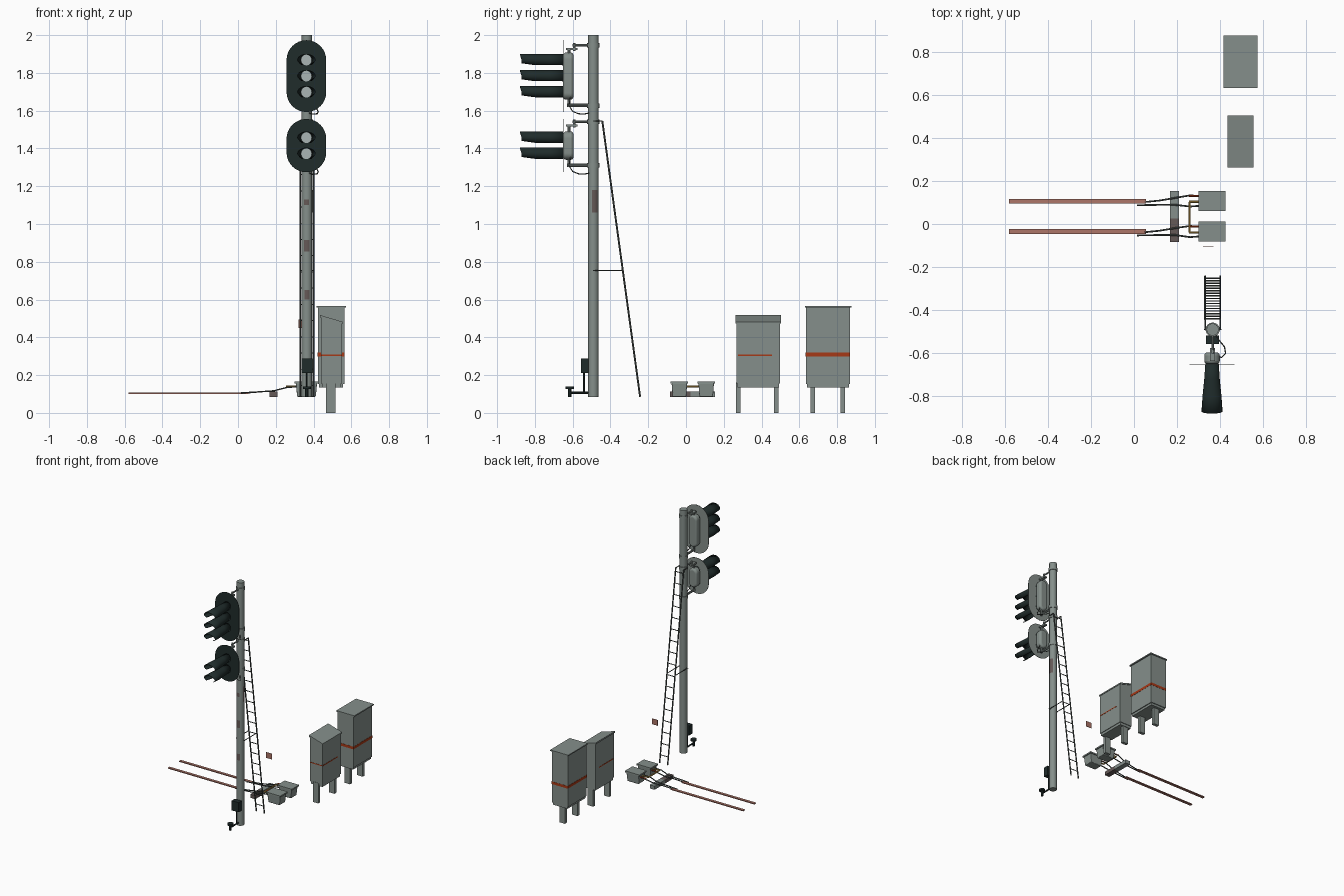
import bpy, bmesh, math
from mathutils import Vector

if "Cube" in bpy.data.objects:
    bpy.data.objects.remove(bpy.data.objects["Cube"])


def mat(name, c):
    m = bpy.data.materials.new(name)
    m.diffuse_color = (*c, 1)
    m.use_nodes = True
    m.node_tree.nodes["Principled BSDF"].inputs["Base Color"].default_value = m.diffuse_color
    return m


GREY = mat("painted_grey", (0.235, 0.275, 0.257))
DARK = mat("signal_black_green", (0.014, 0.025, 0.024))
LENS = mat("pale_lens", (0.40, 0.46, 0.46))
STEEL = mat("dark_steel", (0.075, 0.09, 0.083))
RUST = mat("faded_rust", (0.13, 0.10, 0.095))
RAIL = mat("red_brown_rail", (0.42, 0.18, 0.14))
ORANGE = mat("orange_stripe", (0.38, 0.04, 0.008))
YELLOW = mat("ochre_pipe", (0.48, 0.29, 0.06))


def finish(name, bm, mats, smooth=False, bevel=0):
    bmesh.ops.recalc_face_normals(bm, faces=bm.faces)
    me = bpy.data.meshes.new(name)
    bm.to_mesh(me)
    bm.free()
    for m in mats if isinstance(mats, list) else [mats]:
        me.materials.append(m)
    ob = bpy.data.objects.new(name, me)
    bpy.context.collection.objects.link(ob)
    if bevel:
        b = ob.modifiers.new("bevel", "BEVEL")
        b.width, b.segments = bevel, 3
    if smooth:
        bpy.context.view_layer.objects.active = ob
        ob.select_set(True)
        bpy.ops.object.shade_smooth_by_angle(angle=math.radians(40))
        ob.select_set(False)
    return ob


def prism(name, pts, offset, mats, **kw):
    """Extrude a closed 3D outline along an offset."""
    bm = bmesh.new()
    f = bm.faces.new([bm.verts.new(p) for p in pts])
    r = bmesh.ops.extrude_face_region(bm, geom=[f])
    bmesh.ops.translate(bm, vec=offset, verts=[v for v in r["geom"] if isinstance(v, bmesh.types.BMVert)])
    return finish(name, bm, mats, **kw)


def box(name, x0, x1, y0, y1, z0, z1, m, **kw):
    return prism(name, [(x0, y0, z0), (x1, y0, z0), (x1, y1, z0), (x0, y1, z0)], (0, 0, z1 - z0), m, **kw)


def tube(name, pts, r, m, sides=8):
    """Sweep a round section along a path."""
    bm = bmesh.new()
    pts = [Vector(p) for p in pts]
    rings = []
    for i, p in enumerate(pts):
        d = (pts[min(i + 1, len(pts) - 1)] - pts[max(i - 1, 0)]).normalized()
        u = d.cross(Vector((0, 0, 1)) if abs(d.z) < 0.8 else Vector((1, 0, 0))).normalized()
        w = d.cross(u)
        rings.append([bm.verts.new(p + r * (u * math.cos(a) + w * math.sin(a)))
                      for a in (math.tau * k / sides for k in range(sides))])
    for a, b in zip(rings, rings[1:]):
        for k in range(sides):
            j = (k + 1) % sides
            bm.faces.new((a[k], a[j], b[j], b[k]))
    bm.faces.new(rings[0])
    bm.faces.new(rings[-1])
    return finish(name, bm, m, smooth=True)


PX, PY, PR = 0.365, -0.49, 0.028

# Pole with faded rust patches
tube("pole", [(PX, PY, 0.085), (PX, PY, 2.0)], PR, GREY, 24)


def patch(z0, z1, a0, a1):
    bm = bmesh.new()
    cols = []
    for k in range(7):
        a = math.radians(a0 + (a1 - a0) * k / 6)
        cols.append([bm.verts.new((PX + 0.0292 * math.cos(a), PY + 0.0292 * math.sin(a), z)) for z in (z0, z1)])
    for p, q in zip(cols, cols[1:]):
        bm.faces.new((p[0], q[0], q[1], p[1]))
    finish("rust_patch", bm, RUST)


for p in [(1.06, 1.18, -15, 50), (1.10, 1.13, -125, -70), (0.855, 0.915, -120, -65), (0.60, 0.65, -115, -65)]:
    patch(*p)


# Signal heads
def stadium(y, cz, half, r, n=16):
    pts = []
    for s in (1, -1):
        for k in range(n + 1):
            a = math.pi * k / n
            pts.append((PX - 0.003 + s * r * math.cos(a), y, cz + s * (half + r * math.sin(a))))
    return pts


def hood(z):
    bm = bmesh.new()
    rings = []
    cx = PX - 0.003
    for y, rx, lift in [(-0.648, 0.031, 0), (-0.72, 0.036, 0), (-0.80, 0.044, 0), (-0.87, 0.049, 0.012)]:
        ring = []
        for k in range(17):
            a = math.radians(-55 + 290 * k / 16)
            s = math.sin(a)
            ring.append(bm.verts.new((cx + rx * math.cos(a), y - lift * 0.8 * max(s, 0),
                                      z + 0.033 * s + (lift if s < 0 else 0) * -s)))
        rings.append(ring)
    for p, q in zip(rings, rings[1:]):
        for k in range(16):
            bm.faces.new((p[k], p[k + 1], q[k + 1], q[k]))
    ob = finish("lens_hood", bm, DARK, smooth=True)
    s = ob.modifiers.new("thickness", "SOLIDIFY")
    s.thickness = 0.003
    prism("lens", [(cx + 0.029 * math.cos(math.tau * k / 12), -0.656, z + 0.029 * math.sin(math.tau * k / 12))
                   for k in range(12)], (0, 0.004, 0), LENS)


def head(cz, board, case, lenses, top_z, low_z):
    prism("backboard_front", stadium(-0.652, cz, board, 0.105), (0, 0.001, 0), DARK)
    prism("backboard_rear", stadium(-0.651, cz, board, 0.105), (0, 0.0015, 0), GREY)
    prism("signal_case", stadium(-0.649, cz, case, 0.036), (0, 0.053, 0), GREY, smooth=True, bevel=0.014)
    for z in lenses:
        hood(z)
    top, low = cz + case + 0.036, cz - case - 0.036
    # Mounting brackets and pole clamps
    tube("upper_hinge", [(PX, -0.62, top - 0.02), (PX, -0.62, top_z - 0.018)], 0.008, GREY)
    box("upper_arm_foot", PX - 0.012, PX + 0.012, -0.635, -0.575, top_z - 0.026, top_z - 0.014, GREY)
    tube("upper_arm_riser", [(PX, -0.592, top_z - 0.03), (PX, -0.592, top_z + 0.01)], 0.007, GREY)
    tube("upper_arm", [(PX, -0.60, top_z), (PX, -0.50, top_z)], 0.006, GREY)
    tube("lower_hinge", [(PX, -0.62, low + 0.02), (PX, -0.62, low_z - 0.008)], 0.008, GREY)
    for dz in (-0.006, 0.012):
        tube("lower_arm", [(PX, -0.63, low_z + dz * 0.5), (PX, -0.50, low_z + dz * 0.5)], 0.005, GREY)
    for z in (top_z, low_z):
        tube("pole_clamp", [(PX, PY, z - 0.012), (PX, PY, z + 0.012)], 0.033, GREY, 16)
    # Feed cable
    tube("feed_cable", [(PX + 0.02, -0.61, low + 0.02), (PX + 0.04, -0.62, low - 0.03), (PX + 0.06, -0.60, low - 0.062),
                        (PX + 0.055, -0.57, low - 0.074), (PX + 0.03, -0.54, low - 0.076), (PX + 0.01, -0.51, low - 0.07)],
         0.003, STEEL)


head(1.783, 0.085, 0.089, (1.868, 1.783, 1.698), 1.947, 1.627)
head(1.415, 0.036, 0.039, (1.457, 1.372), 1.542, 1.31)

# Ladder and its ties
T, B = Vector((0, -0.443, 1.545)), Vector((0, -0.243, 0.085))
for x in (0.33, 0.40):
    tube("ladder_rail", [Vector((x, 0, 0)) + T, Vector((x, 0, 0)) + B], 0.005, STEEL, 6)
    tube("ladder_top_tie", [(x, -0.443, 1.545), (x, PY, 1.545)], 0.004, STEEL, 6)
    tube("ladder_mid_tie", [(x, -0.335, 0.755), (x, PY, 0.755)], 0.003, STEEL, 6)
tube("ladder_top_bar", [(0.33, PY, 1.545), (0.40, PY, 1.545)], 0.004, STEEL, 6)
tube("ladder_mid_bar", [(0.325, PY, 0.755), (0.405, PY, 0.755)], 0.003, STEEL, 6)
for k in range(17):
    p = T.lerp(B, (k + 0.3) / 17)
    tube("ladder_rung", [(0.33, p.y, p.z), (0.40, p.y, p.z)], 0.003, STEEL, 6)

# Telephone box and small lamp stand at the pole foot
box("pole_box", 0.335, 0.395, -0.557, -0.517, 0.212, 0.288, DARK)
tube("pole_box_conduit", [(PX, -0.54, 0.22), (PX, -0.54, 0.105)], 0.004, DARK)
tube("foot_bar", [(PX, -0.615, 0.107), (PX, -0.50, 0.107)], 0.006, DARK)
tube("foot_post", [(PX, -0.615, 0.085), (PX, -0.615, 0.135)], 0.009, DARK)
tube("foot_cap", [(PX, -0.615, 0.127), (PX, -0.615, 0.141)], 0.022, DARK, 12)

# Track rails, connection bar and junction boxes
box("connection_bar", 0.167, 0.209, 0.025, 0.153, 0.085, 0.113, GREY)
box("connection_bar_rusty", 0.167, 0.209, -0.084, 0.025, 0.085, 0.113, RUST)
for yr, yb in ((0.105, 0.107), (-0.035, -0.035)):
    box("track_strip", -0.58, 0.055, yr - 0.011, yr + 0.011, 0.101, 0.108, RAIL)
    for s, x in ((1, 0.05), (-1, 0.015)):
        tube("track_cable", [(x, yr + (-0.003 if s > 0 else -0.018), 0.106), (0.12, yr + s * 0.01 - 0.006, 0.112),
                             (0.19, yr + s * 0.016, 0.117), (0.26, yb + s * 0.026, 0.135), (0.31, yb + s * 0.022, 0.138)],
             0.004, STEEL, 6)
    # Tapered body with a flat lid
    bm = bmesh.new()
    bmesh.ops.create_cube(bm, size=1)
    for v in bm.verts:
        t = 0.88 if v.co.z < 0 else 1
        v.co = (0.3625 + v.co.x * 0.112 * t, yb + v.co.y * 0.082 * t, 0.121 + v.co.z * 0.072)
    finish("junction_box", bm, GREY, bevel=0.005)
    box("junction_lid", 0.30, 0.425, yb - 0.046, yb + 0.046, 0.155, 0.166, GREY)
    tube("orange_pipe", [(0.255, yb + 0.023, 0.14), (0.31, yb + 0.023, 0.14)], 0.005, ORANGE)
    tube("ochre_stub", [(0.255, yb - 0.004, 0.14), (0.31, yb - 0.004, 0.14)], 0.005, YELLOW)
tube("ochre_link", [(0.258, -0.039, 0.14), (0.258, 0.103, 0.14)], 0.005, YELLOW)
box("rusty_tag", 0.32, 0.37, -0.107, -0.105, 0.45, 0.495, RAIL)

# Small cabinet with a sloping roof
prism("small_cabinet", [(0.44, 0.268, 0.155), (0.55, 0.268, 0.155), (0.55, 0.268, 0.478), (0.44, 0.268, 0.51)],
      (0, 0.23, 0), GREY)
prism("small_cabinet_roof", [(0.434, 0.262, 0.506), (0.555, 0.262, 0.472), (0.555, 0.262, 0.482), (0.434, 0.262, 0.518)],
      (0, 0.242, 0), GREY)
box("small_cabinet_stripe", 0.4385, 0.5515, 0.275, 0.455, 0.301, 0.308, ORANGE)
box("small_cabinet_front_stripe", 0.44, 0.55, 0.2665, 0.27, 0.301, 0.308, ORANGE)

# Large cabinet with a flat roof
box("large_cabinet", 0.423, 0.563, 0.634, 0.868, 0.153, 0.56, GREY)
box("large_cabinet_roof", 0.416, 0.573, 0.63, 0.875, 0.558, 0.567, GREY)
box("large_cabinet_stripe", 0.4215, 0.5645, 0.6325, 0.8695, 0.299, 0.319, ORANGE)

# Cabinet legs
for y in (0.277, 0.477, 0.672, 0.83):
    box("cabinet_leg", 0.467, 0.515, y - 0.012, y + 0.012, 0, 0.16, GREY)
for x0, x1, y0, y1 in ((0.445, 0.545, 0.273, 0.493), (0.43, 0.556, 0.64, 0.862)):
    box("cabinet_plinth", x0, x1, y0, y1, 0.135, 0.156, GREY)
